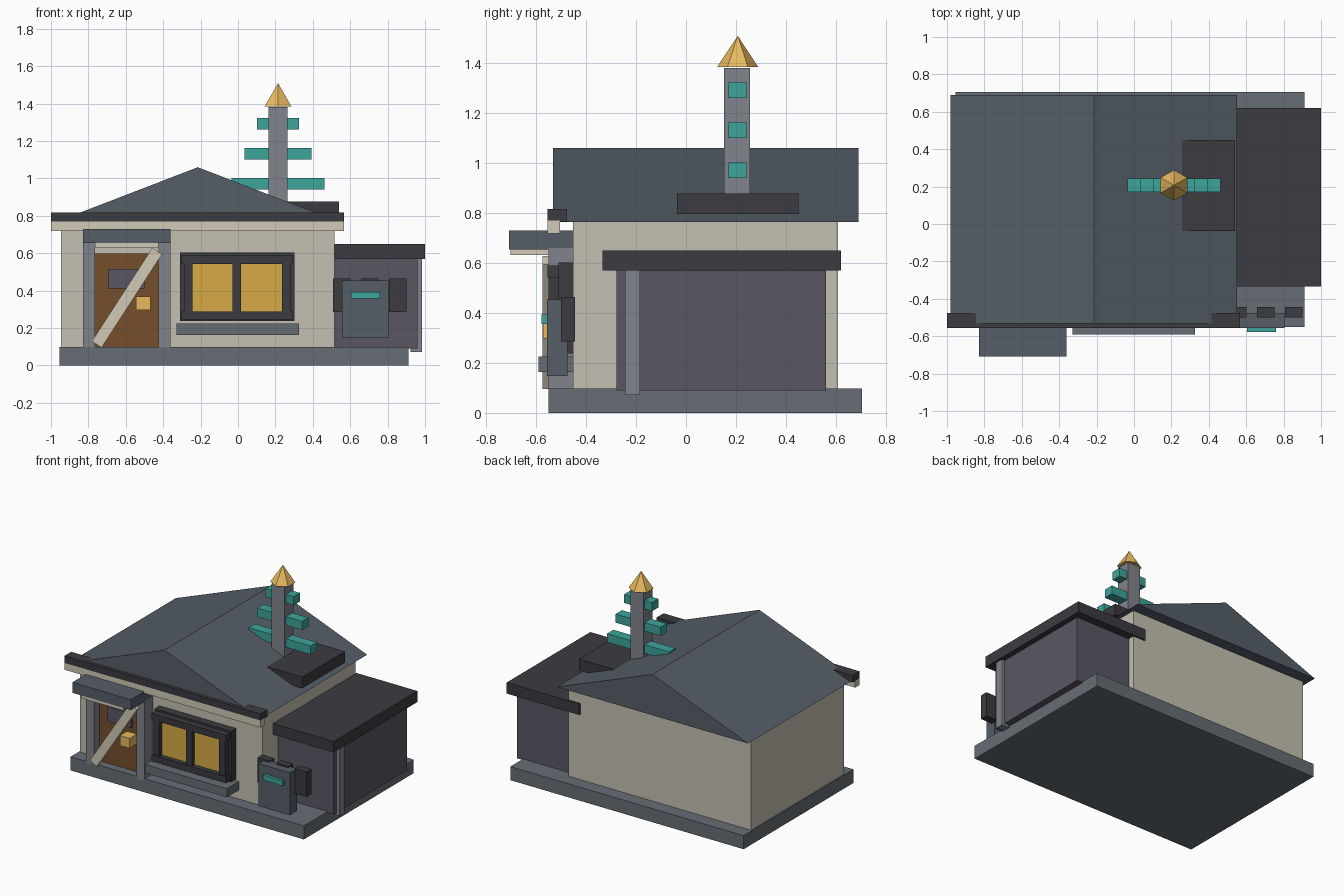
import bpy, math

if "Cube" in bpy.data.objects:
    bpy.data.objects.remove(bpy.data.objects["Cube"])

mats = {}


def paint(obj, hexcode):
    if hexcode not in mats:
        m = bpy.data.materials.new("paint_" + hexcode)
        rgb = [(int(hexcode[i:i + 2], 16) / 255) ** 2.2 for i in (0, 2, 4)]
        m.diffuse_color = (*rgb, 1)
        m.use_nodes = True
        m.node_tree.nodes["Principled BSDF"].inputs["Base Color"].default_value = m.diffuse_color
        mats[hexcode] = m
    obj.data.materials.append(mats[hexcode])


def mesh(name, verts, faces, color):
    me = bpy.data.meshes.new(name)
    me.from_pydata(verts, [], faces)
    me.update()
    obj = bpy.data.objects.new(name, me)
    bpy.context.collection.objects.link(obj)
    paint(obj, color)
    return obj


def box(name, x, y, z, color):
    """Box from (min, max) ranges, origin at its centre."""
    c = [(r[0] + r[1]) / 2 for r in (x, y, z)]
    h = [(r[1] - r[0]) / 2 for r in (x, y, z)]
    v = [(i * h[0], j * h[1], k * h[2]) for i in (-1, 1) for j in (-1, 1) for k in (-1, 1)]
    f = [(0, 1, 3, 2), (4, 6, 7, 5), (0, 4, 5, 1), (2, 3, 7, 6), (0, 2, 6, 4), (1, 5, 7, 3)]
    obj = mesh(name, v, f, color)
    obj.location = c
    return obj


CREAM, TRIM, SLATE, DARK = "C4BFB1", "D0C9B5", "555E67", "3D3D43"
STONE, STEEL, PURPLE = "666D74", "80838C", "5A5763"
TEAL, GOLD, BROWN, BRASS = "3FA39A", "D6AA48", "74502F", "E8B860"

# Plinth, main block and side annex
box("plinth", (-0.955, 0.912), (-0.55, 0.705), (0, 0.098), STONE)
box("main_walls", (-0.947, 0.515), (-0.453, 0.608), (0.09, 0.77), CREAM)
box("annex_walls", (0.46, 0.96), (-0.278, 0.56), (0.09, 0.575), PURPLE)
box("annex_roof", (0.42, 1.0), (-0.335, 0.62), (0.57, 0.65), DARK)
box("drain_pipe", (0.922, 0.983), (-0.245, -0.185), (0.072, 0.575), STEEL)

# Gabled roof with ridge running front to back
profile = [(-0.98, 0.765), (0.55, 0.765), (-0.215, 1.06)]
mesh("gable_roof", [(x, y, z) for y in (-0.532, 0.69) for x, z in profile],
     [(0, 1, 2), (5, 4, 3), (0, 3, 4, 1), (1, 4, 5, 2), (2, 5, 3, 0)], SLATE)

# Front fascia
box("fascia_trim", (-1.0, 0.568), (-0.555, -0.505), (0.718, 0.77), TRIM)
box("fascia_cap", (-1.0, 0.568), (-0.555, -0.477), (0.767, 0.817), DARK)

# Roof mast with fins and six-sided cone cap
box("mast_base", (0.2, 0.54), (-0.037, 0.45), (0.797, 0.878), DARK)
box("mast", (0.162, 0.265), (0.153, 0.256), (0.82, 1.382), STEEL)
for i, half in enumerate((0.248, 0.18, 0.112)):
    z = 0.972 + i * 0.16
    box(f"mast_fin_{i}", (0.214 - half, 0.214 + half), (0.17, 0.242), (z - 0.031, z + 0.031), TEAL)
bpy.ops.mesh.primitive_cone_add(vertices=6, radius1=0.082, radius2=0, depth=0.124)
cap = bpy.context.object
cap.name = "mast_cap"
cap.location = (0.214, 0.207, 1.448)
paint(cap, BRASS)

# Doorway: posts, canopy, door and leaning plank
for n, x in (("left", (-0.83, -0.765)), ("right", (-0.425, -0.362))):
    box(f"door_post_{n}", x, (-0.55, -0.445), (0.085, 0.66), STEEL)
box("canopy", (-0.83, -0.362), (-0.708, -0.45), (0.655, 0.73), SLATE)
box("canopy_underside", (-0.765, -0.425), (-0.703, -0.5), (0.632, 0.66), TRIM)
box("door", (-0.77, -0.425), (-0.49, -0.44), (0.095, 0.598), BROWN)
box("door_plate", (-0.692, -0.5), (-0.51, -0.485), (0.412, 0.517), PURPLE)
box("door_lock", (-0.545, -0.467), (-0.572, -0.485), (0.298, 0.37), BRASS)
plank = box("door_plank", (-0.297, 0.297), (-0.575, -0.545), (-0.031, 0.031), TRIM)
plank.location = (-0.594, -0.56, 0.362)
plank.rotation_euler.y = -math.radians(57.1)

# Window: backing, panes, frame bars and sill
box("window_backing", (-0.31, 0.302), (-0.51, -0.445), (0.237, 0.603), DARK)
for n, x in (("left", (-0.245, -0.027)), ("right", (0.015, 0.235))):
    box(f"window_pane_{n}", x, (-0.52, -0.505), (0.288, 0.548), GOLD)
for n, z in (("top", (0.543, 0.59)), ("bottom", (0.243, 0.29))):
    box(f"window_bar_{n}", (-0.302, 0.293), (-0.555, -0.505), z, DARK)
for n, x in (("left", (-0.29, -0.243)), ("middle", (-0.029, 0.017)), ("right", (0.235, 0.282))):
    box(f"window_bar_{n}", x, (-0.55, -0.505), (0.26, 0.57), DARK)
box("window_sill", (-0.33, 0.325), (-0.59, -0.45), (0.163, 0.225), STONE)

# Utility cabinet with slot and three rear cells
box("cabinet", (0.555, 0.805), (-0.557, -0.475), (0.148, 0.455), SLATE)
box("cabinet_slot", (0.603, 0.76), (-0.578, -0.55), (0.357, 0.394), TEAL)
for i in range(3):
    x = 0.555 + i * 0.149
    box(f"cabinet_cell_{i}", (x - 0.047, x + 0.047), (-0.5, -0.445), (0.285, 0.465), DARK)
